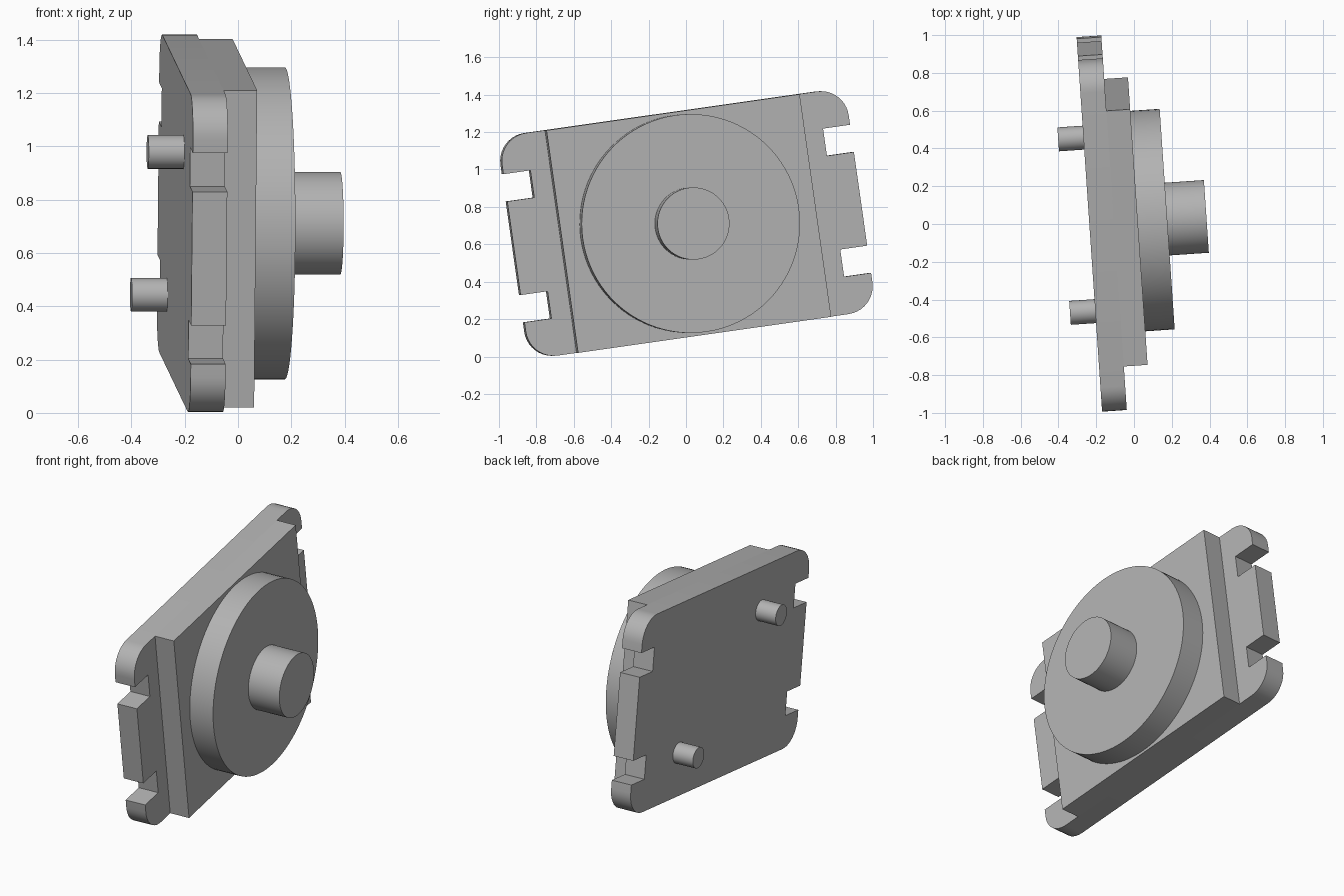
import bpy, bmesh
from math import radians, sin, cos, pi
from mathutils import Matrix, Vector

cube = bpy.data.objects.get("Cube")
if cube:
    bpy.data.objects.remove(cube, do_unlink=True)

# One plain grey for the whole part
grey = bpy.data.materials.new("plain grey")
grey.use_nodes = True
colour = (0.45, 0.45, 0.45, 1)
grey.diffuse_color = colour
grey.node_tree.nodes["Principled BSDF"].inputs["Base Color"].default_value = colour

# Local frame: x through the plate, y along it, z up it
POSE = (Matrix.Translation((0, 0, 0.711)) @ Matrix.Rotation(radians(3.9), 4, 'Z')
        @ Matrix.Translation((0, 0.014, 0)) @ Matrix.Rotation(radians(8.1), 4, 'X'))


def prism(name, outline, back, front):
    """Extrude a (y, z) outline along local x, then pose it."""
    bm = bmesh.new()
    face = bm.faces.new([bm.verts.new((back, y, z)) for y, z in outline])
    grown = bmesh.ops.extrude_face_region(bm, geom=[face])["geom"]
    moved = [g for g in grown if isinstance(g, bmesh.types.BMVert)]
    bmesh.ops.translate(bm, vec=Vector((front - back, 0, 0)), verts=moved)
    bmesh.ops.recalc_face_normals(bm, faces=bm.faces)
    mesh = bpy.data.meshes.new(name)
    bm.to_mesh(mesh)
    bm.free()
    mesh.transform(POSE)
    mesh.materials.append(grey)
    obj = bpy.data.objects.new(name, mesh)
    bpy.context.collection.objects.link(obj)
    bpy.ops.object.select_all(action='DESELECT')
    obj.select_set(True)
    bpy.context.view_layer.objects.active = obj
    bpy.ops.object.shade_smooth_by_angle(angle=radians(30))
    return obj


def circle(radius, sides, y=0, z=0):
    return [(y + radius * cos(2 * pi * i / sides), z + radius * sin(2 * pi * i / sides))
            for i in range(sides)]


# Base plate: rounded corners, two slots in each end
HALF_Y, HALF_Z, R = 0.938, 0.601, 0.15
quarter = [(HALF_Y, 0.253), (0.792, 0.253), (0.792, 0.4), (HALF_Y, 0.4)]
quarter += [(HALF_Y - R + R * cos(a), HALF_Z - R + R * sin(a))
            for a in (i * pi / 20 for i in range(11))]
half = quarter + [(-y, z) for y, z in reversed(quarter)]
outline = half + [(-y, -z) for y, z in half]
prism("base_plate", outline, -0.236, -0.105)

# Raised block, flush with the plate's long edges
B = 0.685
prism("raised_block", [(B, HALF_Z), (-B, HALF_Z), (-B, -HALF_Z), (B, -HALF_Z)], -0.105, 0.021)

# Disc and its central shaft
prism("disc", circle(0.585, 96), 0.021, 0.177)
prism("shaft", circle(0.193, 64), 0.177, 0.385)

# Two locating pegs on the back, diagonally opposite
for name, s in (("front_peg", -1), ("rear_peg", 1)):
    prism(name, circle(0.0635, 32, s * 0.418, -s * 0.33), -0.37, -0.236)
